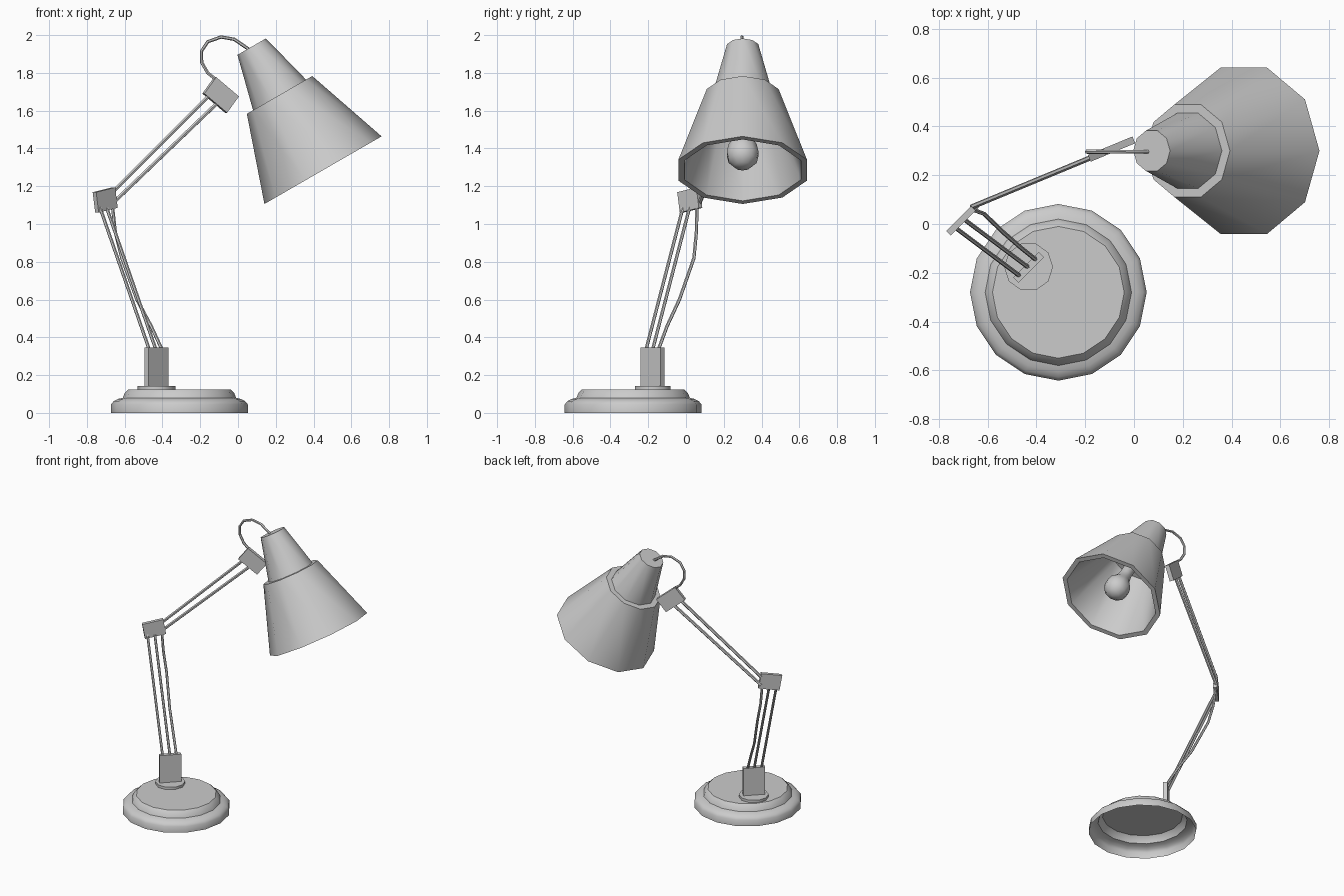
import bpy
import bmesh
from math import cos, sin, pi, radians
from mathutils import Matrix, Vector

cube = bpy.data.objects.get("Cube")
if cube:
    bpy.data.objects.remove(cube, do_unlink=True)

grey = bpy.data.materials.new("lamp grey")
grey.use_nodes = True
tone = (0.6, 0.6, 0.6, 1)
grey.diffuse_color = tone
grey.node_tree.nodes["Principled BSDF"].inputs["Base Color"].default_value = tone


def finish(name, bm, matrix=Matrix()):
    """Turn a bmesh into a grey object, smooth except at sharp edges."""
    mesh = bpy.data.meshes.new(name)
    bmesh.ops.recalc_face_normals(bm, faces=bm.faces)
    bm.to_mesh(mesh)
    bm.free()
    mesh.materials.append(grey)
    obj = bpy.data.objects.new(name, mesh)
    obj.matrix_world = matrix
    bpy.context.collection.objects.link(obj)
    bpy.ops.object.select_all(action="DESELECT")
    obj.select_set(True)
    bpy.context.view_layer.objects.active = obj
    bpy.ops.object.shade_smooth_by_angle(angle=radians(40))
    return obj


def lathe(name, profile, sides, matrix):
    """Revolve (radius, height) points around local z; radius 0 makes a cap."""
    bm = bmesh.new()
    rings = []
    for r, h in profile:
        if r == 0:
            rings.append([bm.verts.new((0, 0, h))] * sides)
        else:
            rings.append([bm.verts.new((r * cos(2 * pi * i / sides),
                                        r * sin(2 * pi * i / sides), h))
                          for i in range(sides)])
    for a, b in zip(rings, rings[1:]):
        for i in range(sides):
            j = (i + 1) % sides
            quad = list(dict.fromkeys((a[i], a[j], b[j], b[i])))
            bm.faces.new(quad)
    return finish(name, bm, matrix)


def plate(name, centre, size, heading, tilt=0):
    """Thin upright plate facing sideways to its heading, tilted in its plane."""
    bm = bmesh.new()
    bmesh.ops.create_cube(bm, size=1, matrix=Matrix.Diagonal((*size, 1)))
    turn = Matrix.Rotation(radians(heading), 4, "Z") @ Matrix.Rotation(radians(-tilt), 4, "Y")
    return finish(name, bm, Matrix.Translation(centre) @ turn)


def tube(name, points, radius):
    """Six-sided tube through the points."""
    bm = bmesh.new()
    points = [Vector(p) for p in points]
    rings = []
    axis = (points[1] - points[0]).normalized()
    side = axis.orthogonal().normalized()
    for i, p in enumerate(points):
        ahead = points[min(i + 1, len(points) - 1)]
        axis = (ahead - points[max(i - 1, 0)]).normalized()
        side = (side - axis * side.dot(axis)).normalized()
        up = axis.cross(side)
        rings.append([bm.verts.new(p + radius * (side * cos(k * pi / 3) + up * sin(k * pi / 3)))
                      for k in range(6)])
    for a, b in zip(rings, rings[1:]):
        for k in range(6):
            bm.faces.new((a[k], a[k - 1], b[k - 1], b[k]))
    bm.faces.new(rings[0])
    bm.faces.new(rings[-1])
    return finish(name, bm)


# Hollow base, collar and post
lathe("base", [(.362, 0), (.362, .045), (.348, .062), (.325, .074), (.3, .08),
               (.29, .105), (.27, .125), (0, .125)],
      16, Matrix.Translation((-.31, -.28, 0)))
lathe("base_collar", [(0, .125), (.1, .125), (.1, .143), (0, .143)],
      10, Matrix.Translation((-.432, -.176, 0)))
plate("base_post", (-.432, -.178, .235), (.148, .03, .22), 45)

# Lower arm: two straight rods and a slack cable
for name, shift in (("lower_rod_right", -.035), ("lower_rod_middle", 0)):
    tube(name, [(-.433 + shift, -.178 + shift, .33),
                (-.7 + shift, .022 + shift, 1.1)], .009)
tube("lower_cable", [(-.665, .058, 1.1), (-.65, .055, .96), (-.615, .042, .82),
                     (-.535, -.035, .6), (-.46, -.1, .46), (-.4, -.148, .33)], .009)

# Elbow plate and upper arm rods, stacked one above the other
plate("elbow_plate", (-.703, .02, 1.127), (.145, .026, .11), 45, 10)
tube("upper_rod_top", [(-.665, .07, 1.168), (-.15, .283, 1.683)], .011)
tube("upper_rod_bottom", [(-.665, .07, 1.108), (-.105, .302, 1.645)], .011)

# Head joint and the cord looping into the shade
plate("head_joint", (-.092, .307, 1.683), (.165, .03, .11), 22.5, -38)
cord = [(-.11, 1.76), (-.16, 1.80), (-.192, 1.855), (-.193, 1.915), (-.16, 1.965),
        (-.09, 1.99), (-.02, 1.978), (.065, 1.92)]
tube("cord", [(x, .296, z) for x, z in cord], .009)

# Stepped shade with a thick wall, and its bulb, along a tilted axis
head = Matrix.Translation((.45, .3, 1.285)) @ Matrix.Rotation(radians(-30), 4, "Y")
lathe("shade", [(0, .755), (.087, .755), (.162, .46), (.2, .46), (.358, 0),
                (.325, 0), (.172, .435), (.135, .435), (.068, .73), (0, .73)], 10, head)
lathe("bulb", [(0, .012), (.045, .024), (.078, .058), (.088, .1), (.078, .145),
               (.052, .19), (.042, .24), (.042, .5), (0, .5)], 10, head)
